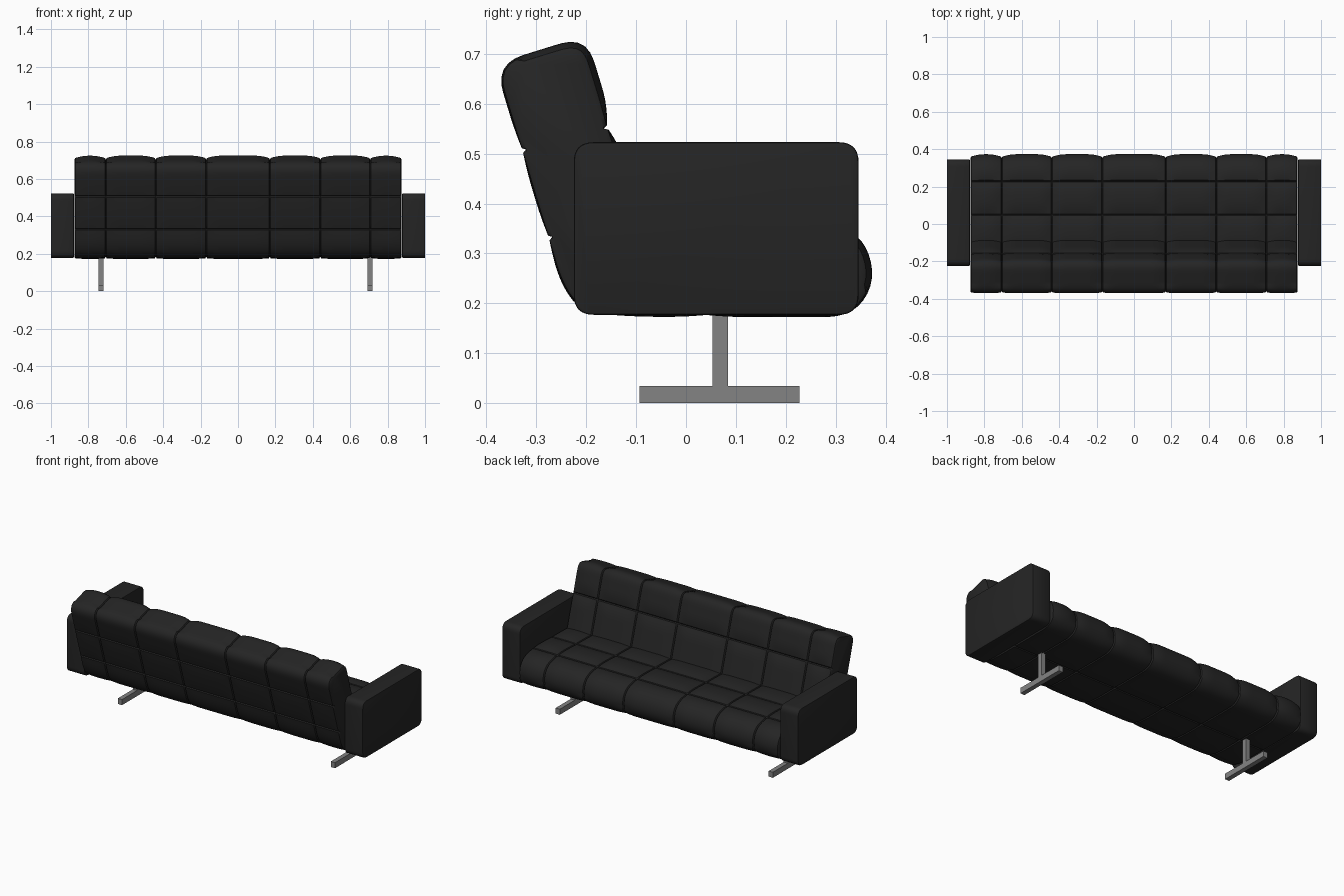
import bpy, bmesh
from mathutils import Vector

if "Cube" in bpy.data.objects:
    bpy.data.objects.remove(bpy.data.objects["Cube"])


def material(name, value):
    m = bpy.data.materials.new(name)
    m.use_nodes = True
    colour = (value, value, value, 1)
    m.diffuse_color = colour
    m.node_tree.nodes["Principled BSDF"].inputs["Base Color"].default_value = colour
    return m


LEATHER = material("black leather", 0.018)
STEEL = material("brushed steel", 0.23)


def finish(name, bm, mat, smooth=True):
    bmesh.ops.recalc_face_normals(bm, faces=bm.faces[:])
    mesh = bpy.data.meshes.new(name)
    bm.to_mesh(mesh)
    bm.free()
    mesh.materials.append(mat)
    ob = bpy.data.objects.new(name, mesh)
    bpy.context.collection.objects.link(ob)
    if smooth:
        bpy.ops.object.select_all(action="DESELECT")
        ob.select_set(True)
        bpy.context.view_layer.objects.active = ob
        bpy.ops.object.shade_smooth_by_angle(angle=0.7)
    return ob


def rounded(corners):
    """Closed outline in (y, z) whose corners are softened by a curve."""
    pts, n = [], len(corners)
    for i, (y, z, r) in enumerate(corners):
        p = Vector((y, z))
        ends = []
        for j in (i - 1, (i + 1) % n):
            d = Vector(corners[j][:2]) - p
            ends.append(p + d.normalized() * min(r, d.length * 0.49))
        for k in range(9):
            t = k / 8
            pts.append(ends[0] * (1 - t) ** 2 + p * 2 * t * (1 - t) + ends[1] * t * t)
    return pts


def spans(marks, groove=0.005, step=0.016):
    """Positions between neighbouring seams, paired with distance to a seam."""
    out = []
    for a, b in zip(marks, marks[1:]):
        inner = b - a - 2 * groove
        n = max(6, int(inner / step))
        out.append((a, 0.0))
        for k in range(n + 1):
            s = a + groove + inner * k / n
            out.append((s, min(s - a, b - s)))
    return out


def quilted(name, corners, seams, x_seams):
    """Upholstered body: outline swept along x, drawn in along its seams."""
    outline = rounded(corners)
    loop = outline + outline[:1]
    lengths = [0.0]
    for a, b in zip(loop, loop[1:]):
        lengths.append(lengths[-1] + (b - a).length)
    total = lengths[-1]

    def at(s):
        s %= total
        for i in range(len(outline)):
            if lengths[i + 1] >= s and lengths[i + 1] > lengths[i]:
                t = (s - lengths[i]) / (lengths[i + 1] - lengths[i])
                return loop[i].lerp(loop[i + 1], t)

    # arc length of the outline point nearest to each seam
    marks = []
    for seam in seams:
        best = min(range(600), key=lambda k: (at(total * k / 600) - Vector(seam)).length)
        marks.append(total * best / 600)
    marks.sort()
    around = spans(marks + [marks[0] + total])
    along = spans(x_seams) + [(x_seams[-1], 0.0)]

    def puff(d):
        return 1 - (1 - min(1, d / 0.08)) ** 2

    bm = bmesh.new()
    rings = []
    for x, dx in along:
        ring = []
        for s, ds in around:
            p = at(s)
            tangent = (at(s + 0.006) - at(s - 0.006)).normalized()
            normal = Vector((tangent.y, -tangent.x))
            # the sitting side is padded more deeply than the outside
            padding = 0.014 if normal.x + normal.y > 0.5 else 0.004
            depth = padding * (1 - puff(dx) * puff(ds))
            if min(dx, ds) < 0.001:
                depth += 0.007
            p = p - normal * depth
            ring.append(bm.verts.new((x, p.x, p.y)))
        rings.append(ring)
    n = len(around)
    for a, b in zip(rings, rings[1:]):
        for i in range(n):
            j = (i + 1) % n
            bm.faces.new((a[i], a[j], b[j], b[i]))
    bm.faces.new(rings[0])
    bm.faces.new(rings[-1])
    return finish(name, bm, LEATHER)


# Seat and backrest
X_SEAMS = [-0.875, -0.707, -0.44, -0.17, 0.17, 0.44, 0.707, 0.875]

quilted("seat",
        [(-0.19, 0.18, 0.03), (-0.1, 0.173, 0.05), (0.335, 0.172, 0.06),
         (0.383, 0.25, 0.06), (0.35, 0.345, 0.06), (0.23, 0.378, 0.08),
         (-0.16, 0.368, 0.02)],
        [(0.23, 0.372), (0.05, 0.37), (-0.13, 0.37), (0.04, 0.173)], X_SEAMS)

quilted("backrest",
        [(-0.21, 0.184, 0.03), (-0.03, 0.18, 0.02), (-0.2, 0.737, 0.055),
         (-0.384, 0.68, 0.06), (-0.28, 0.335, 0.08), (-0.25, 0.235, 0.05)],
        [(-0.142, 0.557), (-0.33, 0.505), (-0.278, 0.33)], X_SEAMS)

# Arms: rounded side panels with a narrow softened edge
for side, sign in (("left", 1), ("right", -1)):
    bm = bmesh.new()
    outline = rounded([(-0.225, 0.177, 0.04), (0.346, 0.177, 0.04),
                       (0.346, 0.523, 0.04), (-0.225, 0.523, 0.04)])
    face = bm.faces.new([bm.verts.new((sign * 0.878, p.x, p.y)) for p in outline])
    new = bmesh.ops.extrude_face_region(bm, geom=[face])["geom"]
    bmesh.ops.translate(bm, vec=(sign * 0.122, 0, 0),
                        verts=[v for v in new if isinstance(v, bmesh.types.BMVert)])
    rims = [e for e in bm.edges if abs(e.verts[0].co.x - e.verts[1].co.x) < 1e-5]
    bmesh.ops.bevel(bm, geom=rims, offset=0.005, segments=2, affect="EDGES", profile=0.5)
    finish(side + "_arm", bm, LEATHER)


# Legs: upright post on a floor runner
def block(name, low, high):
    bm = bmesh.new()
    bmesh.ops.create_cube(bm, size=1)
    for v in bm.verts:
        v.co = [lo + (c + 0.5) * (hi - lo) for c, lo, hi in zip(v.co, low, high)]
    finish(name, bm, STEEL, smooth=False)


for side, x in (("left", 0.706), ("right", -0.732)):
    block(side + "_leg_post", (x - 0.014, 0.053, 0.033), (x + 0.014, 0.084, 0.2))
    block(side + "_leg_runner", (x - 0.014, -0.093, 0), (x + 0.014, 0.228, 0.034))
